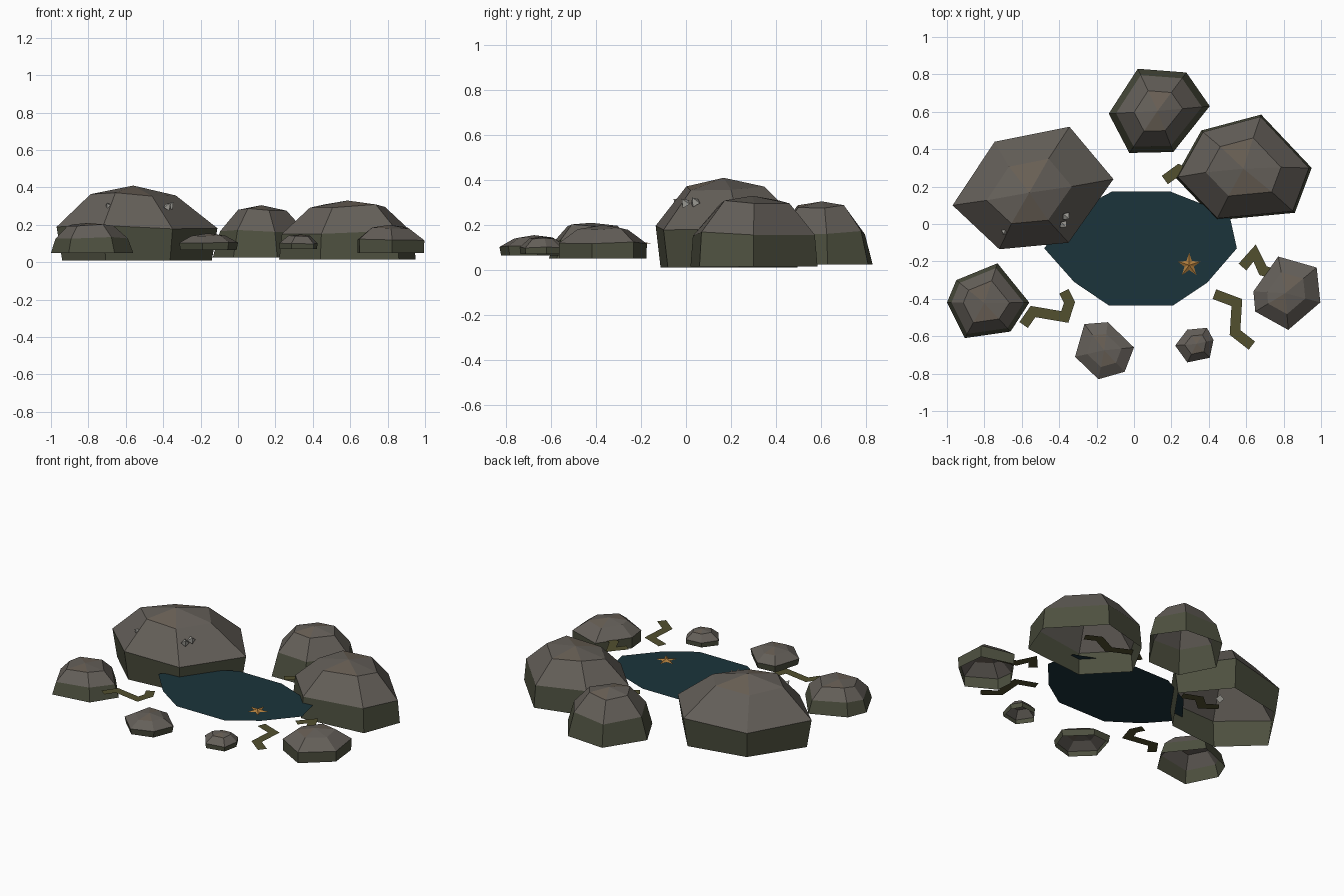
import bpy, math
from mathutils import Vector

if "Cube" in bpy.data.objects:
    bpy.data.objects.remove(bpy.data.objects["Cube"])


def material(name, rgb):
    m = bpy.data.materials.new(name)
    m.diffuse_color = (*rgb, 1)
    m.use_nodes = True
    m.node_tree.nodes["Principled BSDF"].inputs["Base Color"].default_value = m.diffuse_color
    return m


WET = material("wet_stone", (0.075, 0.08, 0.05))
STONE = material("stone", (0.128, 0.115, 0.1))
CREST = material("crest_stone", (0.14, 0.115, 0.09))
WATER = material("water", (0.011, 0.034, 0.044))
WEED = material("weed", (0.085, 0.08, 0.028))
STAR = material("orange", (0.42, 0.2, 0.045))
SHELL = material("shell", (0.36, 0.35, 0.32))


def mesh_object(name, verts, faces, mats, indices=None):
    me = bpy.data.meshes.new(name)
    me.from_pydata(verts, [], faces)
    for m in mats:
        me.materials.append(m)
    for p, i in zip(me.polygons, indices or []):
        p.material_index = i
    ob = bpy.data.objects.new(name, me)
    bpy.context.collection.objects.link(ob)
    return ob


def rock(name, outline, heights, scales, lean=(0, 0)):
    """Open-bottomed faceted dome: three scaled rings of the outline and an apex."""
    outline = outline[::-1]
    n = len(outline)
    cx = sum(p[0] for p in outline) / n
    cy = sum(p[1] for p in outline) / n
    verts, faces, mats = [], [], []
    for r, (z, s) in enumerate(zip(heights, scales)):
        for i, (x, y) in enumerate(outline):
            dz = 0.03 * (heights[3] - heights[0]) * math.sin(i * 2.3 + cx * 9) if r else 0
            k = r // 2
            verts.append((cx + (x - cx) * s + lean[0] * k, cy + (y - cy) * s + lean[1] * k, z + dz))
    verts.append((cx + lean[0], cy + lean[1], heights[3]))
    for r in range(2):
        for i in range(n):
            a, b = r * n + i, r * n + (i + 1) % n
            faces.append((a, b, b + n, a + n))
            mats.append(r)
    for i in range(n):
        faces.append((2 * n + i, 2 * n + (i + 1) % n, 3 * n))
        mats.append(2 if i % 3 == 0 else 1)
    return mesh_object(name, verts, faces, (WET, STONE, CREST), mats)


def ribbon(name, path, width=0.055, z=0.12):
    """Flat kinked strip with mitred corners."""
    pts = [Vector(p) for p in path]
    verts = []
    for i, p in enumerate(pts):
        d0 = (p - pts[max(i - 1, 0)]).normalized()
        d1 = (pts[min(i + 1, len(pts) - 1)] - p).normalized()
        d = (d0 + d1).normalized()
        side = Vector((-d.y, d.x)) * width / 2
        side /= max(0.6, abs(d.dot(d1 if d1.length else d0)))
        verts += [(*(p - side), z), (*(p + side), z)]
    faces = [(2 * i, 2 * i + 2, 2 * i + 3, 2 * i + 1) for i in range(len(pts) - 1)]
    return mesh_object(name, verts, faces, (WEED,))


# Boulders around the pool
rock("boulder_left", [(-.97, .10), (-.745, .44), (-.345, .52), (-.11, .24), (-.35, -.10), (-.72, -.135)],
     (.01, .185, .36, .41), (.93, 1, .53), (-.02, -.01))
rock("boulder_right", [(.22, .25), (.36, .50), (.68, .585), (.95, .30), (.86, .06), (.44, .02)],
     (.015, .16, .30, .33), (1, .96, .55), (0, .01))
rock("boulder_back", [(-.135, .59), (.02, .83), (.28, .81), (.405, .63), (.21, .385), (-.025, .38)],
     (.025, .165, .28, .305), (1, .85, .48))
rock("stone_left", [(-1, -.42), (-.95, -.30), (-.73, -.21), (-.56, -.42), (-.66, -.575), (-.905, -.61)],
     (.05, .13, .198, .21), (1, .88, .56))
rock("stone_front", [(-.315, -.71), (-.265, -.535), (-.14, -.525), (0, -.66), (-.05, -.79), (-.19, -.83)],
     (.065, .105, .142, .155), (.95, 1, .58))
rock("pebble_front", [(.22, -.65), (.285, -.565), (.39, -.555), (.425, -.62), (.405, -.715), (.285, -.74)],
     (.07, .10, .140, .148), (.97, 1, .56))
rock("stone_right", [(.635, -.36), (.77, -.17), (.98, -.23), (1, -.42), (.825, -.57), (.645, -.47)],
     (.05, .12, .182, .20), (.97, .98, .56))

# Water surface
pool = [(.55, -.13), (.39, -.315), (.21, -.435), (-.135, -.435), (-.32, -.31),
        (-.48, -.13), (-.33, .06), (-.115, .175), (.19, .175), (.51, .05)]
mesh_object("water", [(x, y, .113) for x, y in reversed(pool)], [tuple(range(10))], (WATER,))

# Seaweed strips
ribbon("seaweed_left", [(-.59, -.54), (-.54, -.468), (-.37, -.497), (-.345, -.42), (-.375, -.36)])
ribbon("seaweed_front", [(.43, -.375), (.55, -.42), (.54, -.58), (.63, -.65)])
ribbon("seaweed_right", [(.58, -.23), (.645, -.155), (.69, -.25), (.80, -.28)])
ribbon("seaweed_back", [(.165, .235), (.24, .29), (.38, .22), (.50, .28), (.58, .24)])
ribbon("seaweed_hidden", [(-.55, .12), (-.47, .06), (-.40, .12), (-.30, .08)])

# Starfish: five-pointed flat star with a raised centre
star = [(.295, -.22, .13)]
for k in range(10):
    r, a = (.026 if k % 2 else .066), math.radians(90 + 36 * k)
    star.append((.295 + r * math.cos(a), -.22 + r * math.sin(a), .118))
mesh_object("starfish", star, [(0, k + 1, (k + 1) % 10 + 1) for k in range(10)], (STAR,))

# Barnacles: little cones leaning out of the left boulder
for i, (x, y, z) in enumerate([(-.695, -.045, .305), (-.355, .035, .31), (-.37, -.01, .305)]):
    out = Vector((x + .54, y - .18, .25)).normalized()
    bpy.ops.mesh.primitive_cone_add(vertices=4, radius1=.025, radius2=0, depth=.035, location=(x, y, z),
                                    rotation=out.to_track_quat('Z', 'Y').to_euler())
    ob = bpy.context.object
    ob.name = f"barnacle_{i + 1}"
    ob.data.materials.append(SHELL)
